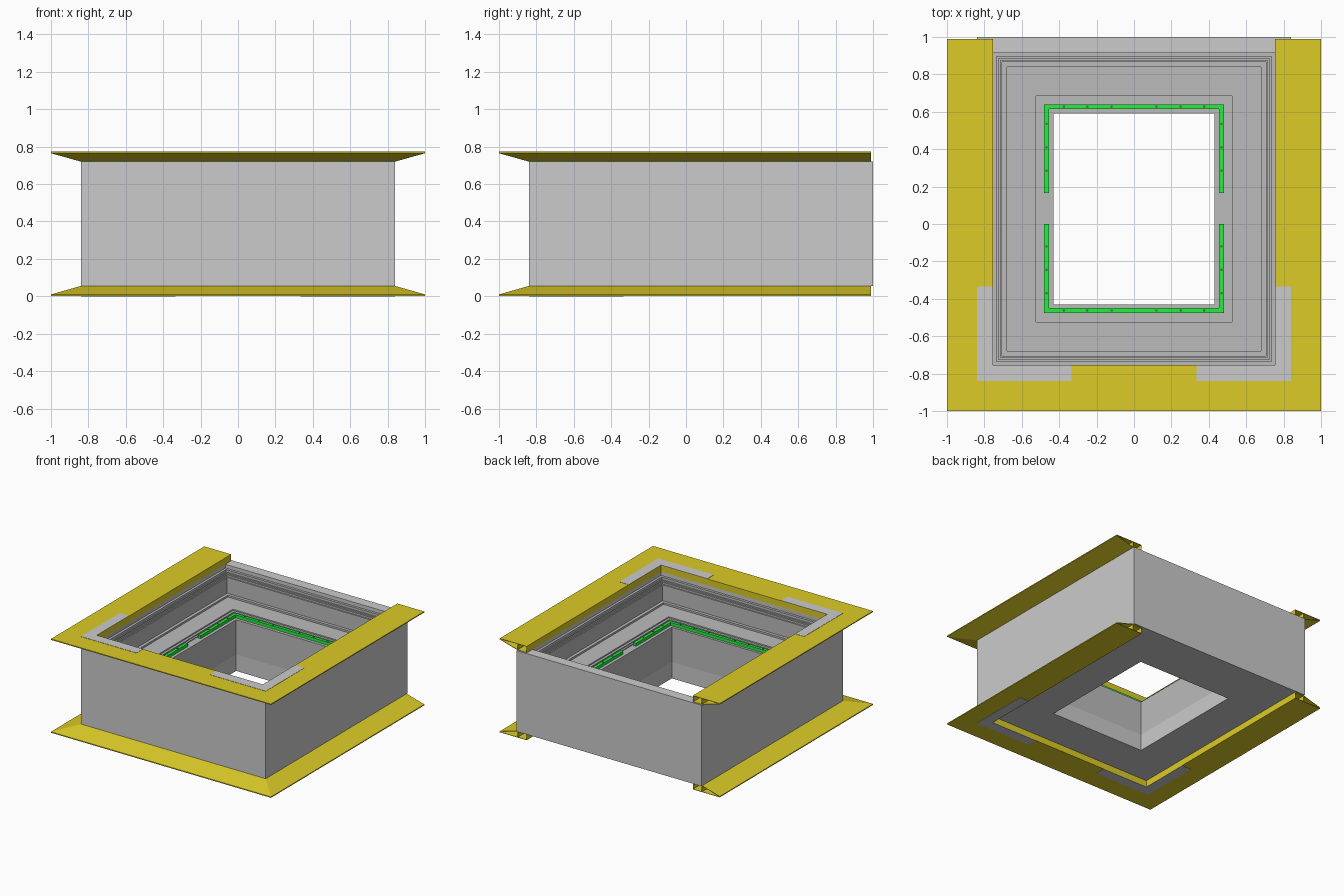
import bpy, bmesh
from mathutils import Vector

if "Cube" in bpy.data.objects:
    bpy.data.objects.remove(bpy.data.objects["Cube"])

H = 0.775      # overall height
DY = 0.08      # the openings are longer in y, shifted to the back


def material(name, rgb):
    m = bpy.data.materials.new(name)
    m.diffuse_color = (*rgb, 1)
    m.use_nodes = True
    m.node_tree.nodes["Principled BSDF"].inputs["Base Color"].default_value = m.diffuse_color
    return m


yellow = material("yellow", (0.72, 0.6, 0.02))
green = material("green", (0.02, 0.85, 0.05))
grey = material("mid_grey", (0.5, 0.5, 0.5))
dark = material("dark_grey", (0.12, 0.12, 0.12))


def finish(name, bm, mat=None):
    bmesh.ops.recalc_face_normals(bm, faces=bm.faces)
    me = bpy.data.meshes.new(name)
    bm.to_mesh(me)
    bm.free()
    ob = bpy.data.objects.new(name, me)
    bpy.context.collection.objects.link(ob)
    if mat:
        me.materials.append(mat)
    return ob


def sweep(name, profile, path, loop_path, loop_profile, mat=None):
    """Sweep (half width, z) points along a mitred rectangular path."""
    bm = bmesh.new()
    rows = [[bm.verts.new((x, y, z)) for x, y in path(h)] for h, z in profile]
    n, m = len(rows), len(rows[0])
    for i in range(n if loop_profile else n - 1):
        a, b = rows[i], rows[(i + 1) % n]
        for j in range(m if loop_path else m - 1):
            k = (j + 1) % m
            bm.faces.new((a[j], a[k], b[k], b[j]))
    return finish(name, bm, mat)


def rect(h):
    return [(-h, -h), (h, -h), (h, h + 2 * DY), (-h, h + 2 * DY)]


def three_sides(h):
    return [(-h, 0.99), (-h, -h), (h, -h), (h, 0.99)]


def ring(name, profile, mat=None):
    return sweep(name, profile, rect, True, True, mat)


def boxes(name, spans, mat=None):
    bm = bmesh.new()
    for lo, hi in spans:
        lo, hi = Vector(lo), Vector(hi)
        vs = bmesh.ops.create_cube(bm, size=1)["verts"]
        for v in vs:
            v.co = (lo + hi) / 2 + v.co * (hi - lo)
    return finish(name, bm, mat)


# Outer wall with the underside plate
ring("wall_box", [(0.84, 0.055), (0.84, 0.72), (0.755, 0.72), (0.755, 0.08),
                  (0.52, 0.08), (0.52, 0.055)])

# Stepped frame inside the wall, down to the recessed ledge
ring("stepped_frame", [
    (0.755, 0.715), (0.755, 0.69), (0.735, 0.69), (0.735, 0.67), (0.725, 0.67),
    (0.725, 0.66), (0.715, 0.66), (0.715, 0.645), (0.705, 0.645), (0.705, 0.515),
    (0.68, 0.515), (0.68, 0.5), (0.525, 0.5), (0.525, 0.49), (0.505, 0.49),
    (0.505, 0.482), (0.49, 0.482), (0.49, 0.475), (0.43, 0.475), (0.43, 0.19),
    (0.52, 0.19), (0.52, 0.45), (0.755, 0.45)], grey)

# Lower liner of the through opening
ring("lower_liner", [(0.52, 0.055), (0.52, 0.19), (0.43, 0.19), (0.43, 0.055)])

# Hollow yellow flanges, top and bottom, open at the back
tube = [(1.0, 0.773), (0.755, 0.773), (0.755, 0.72), (0.84, 0.72), (1.0, 0.765)]
for side in ("top", "bottom"):
    def z_of(z):
        return z if side == "top" else H - z
    for part, prof, closed in (("flange", tube, True),
                               ("flange_web", [(0.84, 0.77), (0.84, 0.722)], False)):
        ob = sweep(f"{side}_{part}", [(h, z_of(z)) for h, z in prof],
                   three_sides, False, closed, yellow)
        mod = ob.modifiers.new("sheet", "SOLIDIFY")
        mod.thickness = 0.004
        mod.offset = -1

    # L-shaped corner plates
    z0, z1 = sorted((z_of(0.772), z_of(0.775)))
    spans = []
    for s in (-1, 1):
        xa, xb = sorted((s * 0.755, s * 0.84))
        xc, xd = sorted((s * 0.335, s * 0.755))
        spans += [((xa, -0.84, z0), (xb, -0.335, z1)),
                  ((xc, -0.84, z0), (xd, -0.755, z1))]
    boxes(f"{side}_corner_plates", spans)

# Green strips around the opening, with a gap in each side
spans = [((-0.48, -0.475, 0.475), (0.48, -0.45, 0.5)),
         ((-0.48, 0.615, 0.475), (0.48, 0.64, 0.5))]
for x in (-0.48, 0.455):
    spans += [((x, -0.45, 0.475), (x + 0.025, 0.0, 0.5)),
              ((x, 0.165, 0.475), (x + 0.025, 0.615, 0.5))]
boxes("green_strips", spans, green)

# Screws along the strips
spots = [(s * x, y) for s in (-1, 1) for x in (0.12, 0.25, 0.375)
         for y in (-0.4625, 0.6275)]
spots += [(s * 0.4675, y) for s in (-1, 1)
          for y in (-0.37, -0.245, -0.12, 0.285, 0.41, 0.535)]
bm = bmesh.new()
for x, y in spots:
    vs = bmesh.ops.create_cone(bm, cap_ends=True, segments=8, radius1=0.007,
                               radius2=0.007, depth=0.006)["verts"]
    bmesh.ops.translate(bm, verts=vs, vec=(x, y, 0.499))
finish("strip_screws", bm, dark)
